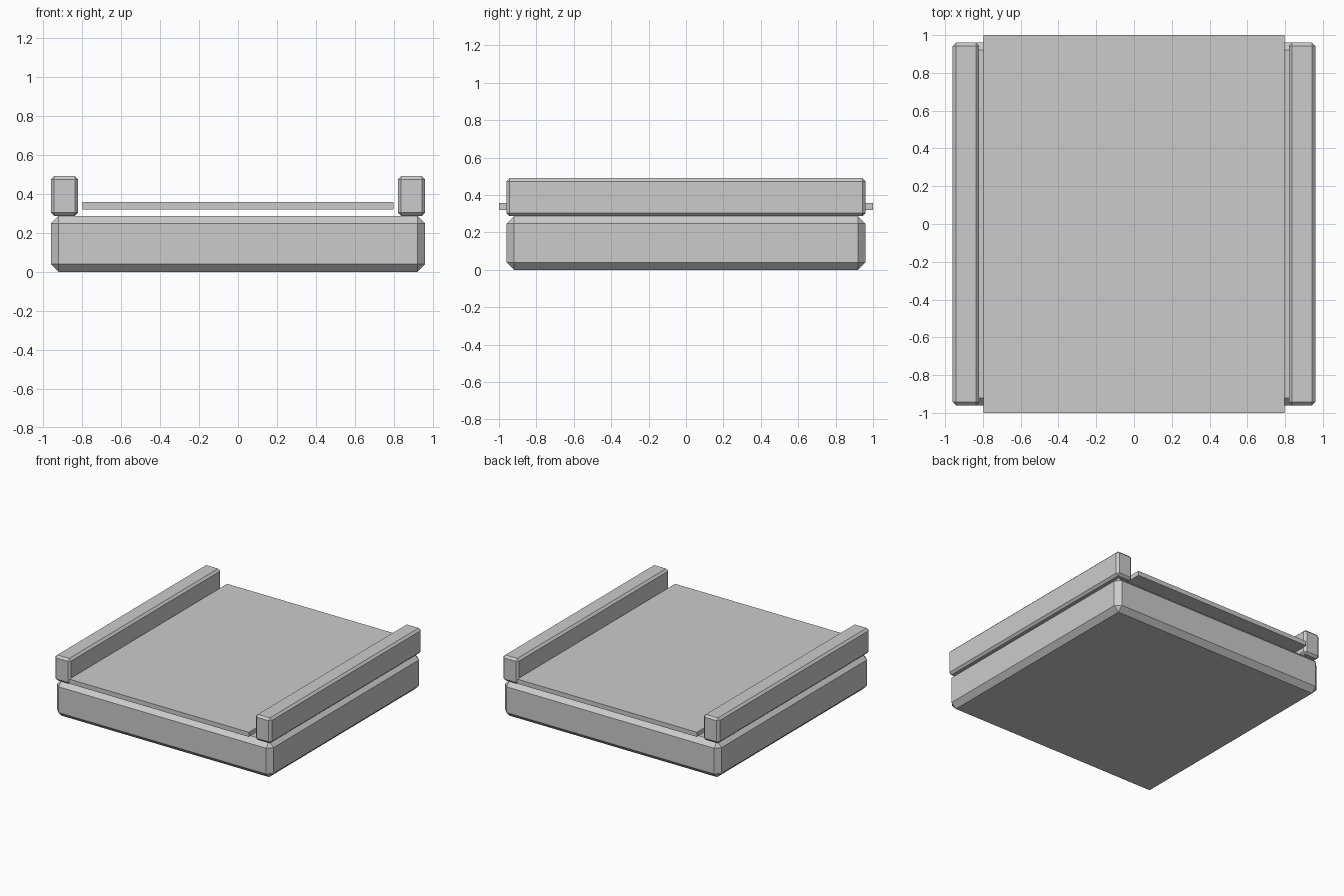
import bpy

if "Cube" in bpy.data.objects:
    bpy.data.objects.remove(bpy.data.objects["Cube"])


def box(name, lo, hi, bevel=0.0):
    """Axis-aligned box between two corners, with optional flat chamfers."""
    bpy.ops.mesh.primitive_cube_add(size=1, location=[(a + b) / 2 for a, b in zip(lo, hi)])
    ob = bpy.context.object
    ob.name = name
    ob.scale = [b - a for a, b in zip(lo, hi)]
    bpy.ops.object.transform_apply(location=False, rotation=False, scale=True)
    if bevel:
        mod = ob.modifiers.new("chamfer", 'BEVEL')
        mod.width = bevel
        mod.segments = 1
        mod.limit_method = 'NONE'
    return ob


# Thick chamfered base slab
box("base", (-0.96, -0.96, 0), (0.96, 0.96, 0.287), 0.04)

# Thin panel floating between the rails, overhanging front and back
box("top_panel", (-0.797, -1, 0.32), (0.797, 1, 0.357))

# Side rails
for side, x0, x1 in (("left", -0.96, -0.82), ("right", 0.82, 0.96)):
    box(side + "_rail", (x0, -0.96, 0.287), (x1, 0.96, 0.49), 0.017)
